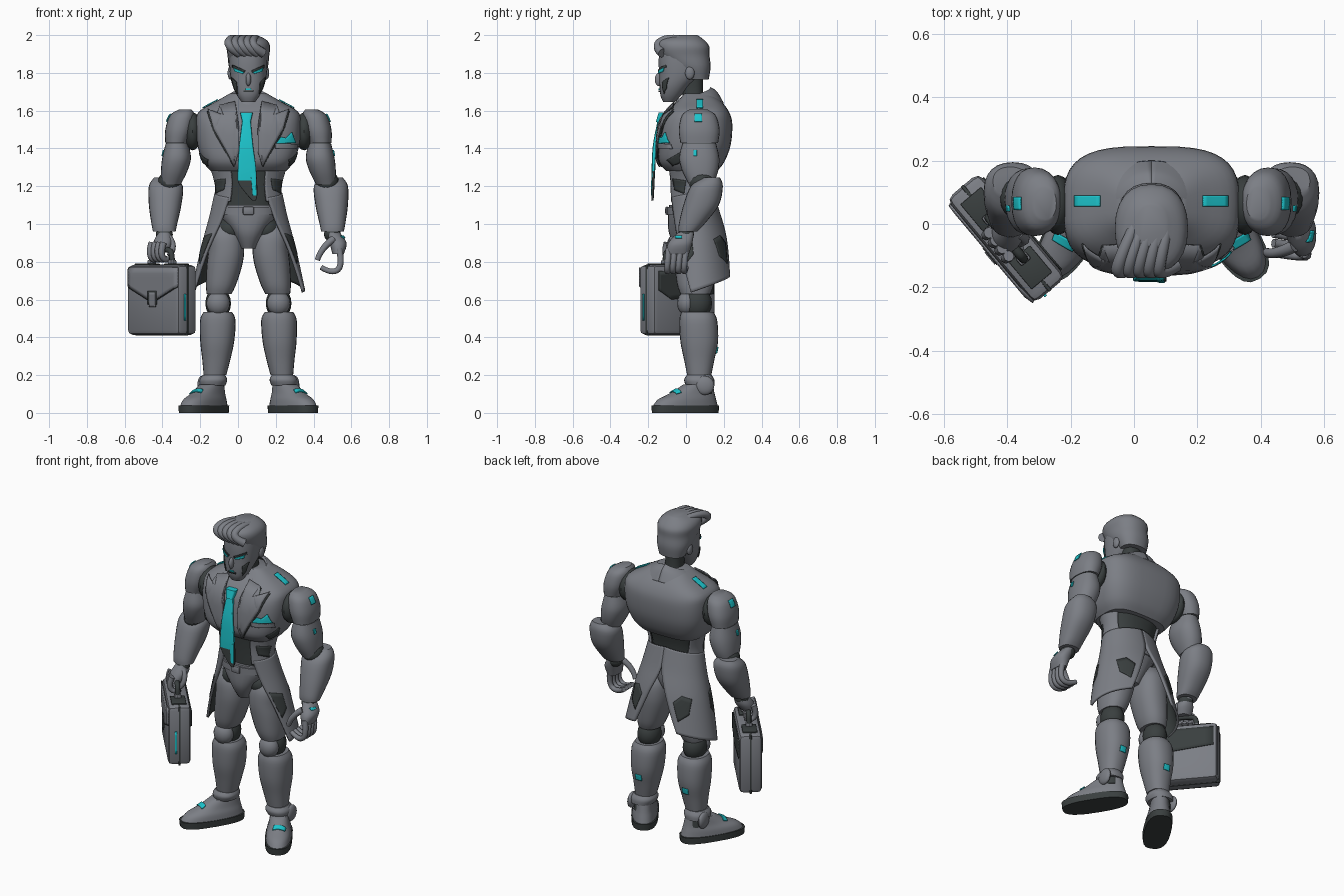
import bpy, bmesh, math
from math import sin, cos, radians, pi
from mathutils import Vector, Matrix
from mathutils.bvhtree import BVHTree

if "Cube" in bpy.data.objects:
    bpy.data.objects.remove(bpy.data.objects["Cube"])


def material(name, rgb):
    m = bpy.data.materials.new(name)
    m.use_nodes = True
    m.diffuse_color = (*rgb, 1)
    m.node_tree.nodes["Principled BSDF"].inputs["Base Color"].default_value = (*rgb, 1)
    return m


GREY = material("slate grey", (.2, .21, .235))
DARK = material("charcoal", (.042, .05, .05))
CYAN = material("bright cyan", (.012, .55, .6))
OFFSET = Vector((.055, 0, 0))      # the body stands beside the case, so its axis is off centre
SIDES = {1: "left_", -1: "right_"}
trees, meshes = {}, []


def finish(bm, name, *colours):
    mesh = bpy.data.meshes.new(name)
    trees[name] = BVHTree.FromBMesh(bm)
    bmesh.ops.translate(bm, verts=bm.verts, vec=OFFSET)
    bm.to_mesh(mesh)
    bm.free()
    for c in colours:
        mesh.materials.append(c)
    ob = bpy.data.objects.new(name, mesh)
    bpy.context.collection.objects.link(ob)
    meshes.append(ob)
    return ob


def resample(rows, steps):
    """Smooth spline through rows of numbers."""
    out = []
    for i in range(len(rows) - 1):
        p, q, r, w = (rows[max(0, min(len(rows) - 1, i + k))] for k in (-1, 0, 1, 2))
        for j in range(steps):
            t = j / steps
            out.append([b + t * ((c - a) / 2 + t * ((a - 2.5 * b + 2 * c - d / 2)
                        + t * (1.5 * (b - c) + (d - a) / 2))) for a, b, c, d in zip(p, q, r, w)])
    return out + [list(rows[-1])]


def loft(name, rings, colour, s=1, e=2.3, n=24, steps=4, turn=None):
    """Skin over flat rings of x, y, z, half width, half depth."""
    bm, loops = bmesh.new(), []
    for x, y, z, a, b in resample(rings, steps):
        loop = []
        for k in range(n):
            c, d = cos(2 * pi * k / n), sin(2 * pi * k / n)
            loop.append(bm.verts.new((x + a * math.copysign(abs(c) ** (2 / e), c),
                                      y + b * math.copysign(abs(d) ** (2 / e), d), z)))
        loops.append(loop)
    for lo, hi in zip(loops, loops[1:]):
        for k in range(n):
            bm.faces.new((lo[k], lo[k - 1], hi[k - 1], hi[k]))
    bm.faces.new(loops[0])
    bm.faces.new(loops[-1])
    if turn:
        bm.transform(Matrix.Translation(turn[0]) @ Matrix.Rotation(radians(turn[1]), 4, "Z"))
    bm.transform(Matrix.Diagonal((s, 1, 1, 1)))
    bmesh.ops.recalc_face_normals(bm, faces=bm.faces)
    return finish(bm, name, colour)


def ball(name, at, radii, colour, s=1):
    bm = bmesh.new()
    bmesh.ops.create_uvsphere(bm, u_segments=16, v_segments=10, radius=1)
    bm.transform(Matrix.Translation((at[0] * s, *at[1:])) @ Matrix.Diagonal((*radii, 1)))
    return finish(bm, name, colour)


def box(name, at, size, colour, angle=0, bevel=.01):
    bm = bmesh.new()
    bmesh.ops.create_cube(bm, size=1)
    bm.transform(Matrix.Diagonal((*size, 1)))
    bmesh.ops.bevel(bm, geom=bm.edges[:], offset=bevel, segments=2, profile=.5, affect="EDGES")
    bm.transform(Matrix.Translation(at) @ Matrix.Rotation(radians(angle), 4, "Z"))
    return finish(bm, name, colour)


def rod(name, points, radius, colour, taper=1):
    cu = bpy.data.curves.new(name, "CURVE")
    cu.dimensions, cu.bevel_depth, cu.bevel_resolution, cu.use_fill_caps = "3D", radius, 2, True
    sp = cu.splines.new("NURBS")
    sp.points.add(len(points) - 1)
    for i, p in enumerate(points):
        sp.points[i].co = (*(Vector(p) + OFFSET), 1)
        sp.points[i].radius = 1 + (taper - 1) * i / (len(points) - 1)
    sp.order_u, sp.use_endpoint_u, sp.resolution_u = 3, True, 5
    cu.materials.append(colour)
    bpy.context.collection.objects.link(bpy.data.objects.new(name, cu))


def sheet(name, rows, s, cols=24, steps=8):
    """Cloth shell with a dark lining; rows of start angle, end angle, half width, half depth, y, start z, end z."""
    bm, grid = bmesh.new(), []
    for f0, f1, a, b, y, z0, z1 in resample(rows, steps):
        angles = [(radians(f0 + (f1 - f0) * c / cols), c / cols) for c in range(cols + 1)]
        grid.append([bm.verts.new((s * a * sin(f), y - b * cos(f), z0 + (z1 - z0) * t)) for f, t in angles])
    for upper, lower in zip(grid, grid[1:]):
        for c in range(cols):
            bm.faces.new([upper[c], lower[c], lower[c + 1], upper[c + 1]][::s])
    mod = finish(bm, name, GREY, DARK).modifiers.new("thickness", "SOLIDIFY")
    mod.thickness, mod.offset, mod.material_offset = .014, -1, 1


# Briefcase frame and the directions from which thin plates are laid on parts
CASE = Vector((-.458, -.045, 0))
ALONG, OUT, UP = Vector((.643, -.766, 0)), Vector((-.766, -.643, 0)), Vector((0, 0, 1))
X, Y = Vector((1, 0, 0)), Vector((0, 1, 0))
VIEWS = {"front": (X, UP, -Y), "back": (X, UP, Y), "side": (Y, UP, X), "top": (X, Y, UP),
         "case_front": (ALONG, UP, OUT), "case_back": (ALONG, UP, -OUT), "case_end": (OUT, UP, ALONG)}


def decal(name, view, pts, target, colour, s=1, lift=.004):
    """Thin plate with a polygon outline, laid on the surface of a part."""
    across, up, away = VIEWS[view]
    base = CASE if "case" in view else Vector()
    flip = Matrix.Diagonal((s, 1, 1))
    away = flip @ away
    bm = bmesh.new()
    bm.faces.new([bm.verts.new(base + flip @ (across * a + up * b) + away * 3) for a, b in pts])
    bmesh.ops.triangulate(bm, faces=bm.faces[:])
    bmesh.ops.subdivide_edges(bm, edges=bm.edges[:], cuts=5, use_grid_fill=True)
    missed = []
    for v in bm.verts:
        hit, normal = trees[target].ray_cast(v.co, -away)[:2]
        if hit:
            v.co = hit + normal * lift
        else:
            missed.append(v)
    bmesh.ops.delete(bm, geom=missed, context="VERTS")
    mod = finish(bm, name, colour).modifiers.new("thickness", "SOLIDIFY")
    mod.thickness, mod.offset = .006, 0


def rect(a, b, c, d):
    return [(a, c), (b, c), (b, d), (a, d)]


# Torso, waist and pelvis
loft("jacket_chest", [(0, .03, 1.28, .2, .135), (0, .03, 1.33, .24, .174), (0, .045, 1.42, .27, .192),
     (0, .055, 1.53, .278, .19), (0, .065, 1.595, .262, .162), (0, .07, 1.65, .17, .115),
     (0, .06, 1.69, .1, .07)], GREY, e=3.2, n=40)
loft("waist_core", [(0, .02, 1.05, .14, .09), (0, .02, 1.2, .15, .1), (0, .03, 1.33, .19, .125)], DARK)
loft("pelvis", [(0, .02, .87, .04, .07), (0, .02, .95, .085, .11), (0, .02, 1.04, .145, .115),
     (0, .02, 1.1, .155, .11)], GREY)
loft("belt", [(0, .02, 1.05, .157, .12), (0, .02, 1.09, .157, .12)], GREY, steps=1)
box("belt_buckle", (0, -.1, 1.07), (.06, .02, .045), GREY)
loft("neck", [(0, .04, 1.6, .065, .06), (0, .035, 1.7, .052, .055), (0, .03, 1.82, .06, .06)], DARK)
loft("shirt_collar", [(0, .0, 1.56, .08, .1), (0, .01, 1.61, .08, .085), (0, .025, 1.665, .07, .07)], GREY)

# Tie: knot, blade and dark lower end with a bright edge
loft("tie_knot", [(-.01, -.125, 1.59, .034, .02), (-.01, -.14, 1.54, .022, .02)], CYAN, e=4, steps=1)
loft("tie_blade", [(-.01, -.14, 1.55, .022, .01), (-.012, -.165, 1.42, .036, .01),
     (-.008, -.172, 1.3, .048, .01), (-.01, -.174, 1.23, .048, .008)], CYAN, e=5)
loft("tie_tail", [(-.006, -.172, 1.28, .048, .007), (-.004, -.174, 1.22, .05, .007),
     (.018, -.176, 1.16, .03, .007), (.03, -.178, 1.125, .01, .006)], DARK, e=5)
loft("tie_edge", [(.026, -.179, 1.27, .014, .004), (.033, -.182, 1.15, .01, .004)], CYAN, e=4, steps=1)

# Lapels, collar, coat sides and tails
lapel = [(.07, 1.64), (.15, 1.62), (.13, 1.57), (.21, 1.6), (.18, 1.5), (.075, 1.31), (.05, 1.38), (.05, 1.5)]
for s, side in SIDES.items():
    decal(side + "lapel_seam", "front", [(a * 1.03 + .001, b - .005) for a, b in lapel], "jacket_chest", DARK, s)
    decal(side + "lapel", "front", lapel, "jacket_chest", GREY, s, .012)
    decal(side + "shoulder_light", "top", rect(.16, .24, .055, .09), "jacket_chest", CYAN, s)
    decal(side + "chest_wear", "side", [(-.1, 1.34), (-.03, 1.38), (-.02, 1.33), (-.07, 1.31)],
          "jacket_chest", DARK, s)
    sheet(side + "coat_collar", [(40, 180, .1, .085, .045, 1.66, 1.725), (36, 180, .13, .115, .05, 1.65, 1.7),
          (34, 180, .185, .145, .055, 1.62, 1.64)], s)
    sheet(side + "coat_side", [(28, 130, .21, .135, .025, 1.32, 1.32), (30, 128, .178, .118, .02, 1.22, 1.2),
          (33, 140, .18, .12, .02, 1.12, 1.1)], s)
    decal(side + "waist_wear", "side", [(-.07, 1.24), (0, 1.23), (-.01, 1.16), (-.06, 1.18)],
          side + "coat_side", DARK, s)
    sheet(side + "coat_tail", [(35, 180, .18, .12, .02, 1.14, 1.2), (45, 179, .207, .139, .035, 1.02, 1.08),
          (62, 166, .25, .17, .05, .86, .93), (80, 150, .3, .2, .06, .64, .72)], s)
    decal(side + "tail_wear", "back", [(.11, .9), (.15, .94), (.2, .92), (.2, .83), (.15, .79)],
          side + "coat_tail", DARK, s)
    decal(side + "tail_front_wear", "side", [(-.04, .95), (.03, .93), (.04, .84), (0, .79), (-.02, .86)],
          side + "coat_tail", DARK, s)
decal("chest_pocket", "front", rect(.14, .25, 1.4, 1.425), "jacket_chest", GREY, lift=.01)
decal("pocket_square", "front", [(.145, 1.425), (.17, 1.46), (.195, 1.455), (.225, 1.485), (.245, 1.43)],
      "jacket_chest", CYAN, lift=.008)

# Head, face and swept hair
loft("head", [(0, -.09, 1.645, .035, .03), (0, -.08, 1.68, .06, .055), (0, -.06, 1.73, .083, .08),
     (0, -.03, 1.79, .097, .112), (0, -.02, 1.86, .102, .125), (0, -.02, 1.93, .1, .12)], GREY)
loft("hair", [(0, .06, 1.765, .08, .06), (0, .03, 1.83, .103, .1), (0, -.005, 1.89, .11, .13),
     (0, -.015, 1.94, .115, .138), (0, -.02, 1.975, .095, .115), (0, 0, 2, .045, .06)], GREY)
for i in range(5):
    x = .032 * i
    rod("hair_strand", [(x - .05, -.125, 1.905), (x - .11, -.165, 1.94), (x - .1, -.11, 1.985),
        (x * .8 - .05, .0, 1.98), (x * .6 - .02, .08, 1.95)], .026, GREY, .6)
ball("nose", (0, -.145, 1.765), (.014, .02, .035), GREY)
decal("mouth", "front", rect(-.025, .025, 1.7, 1.707), "head", DARK)
decal("lip_light", "front", rect(-.014, .014, 1.709, 1.717), "head", CYAN)
for s, side in SIDES.items():
    decal(side + "brow", "front", [(.015, 1.812), (.08, 1.842), (.08, 1.83), (.02, 1.803)], "head", DARK, s)
    decal(side + "eye", "front", [(.02, 1.802), (.075, 1.828), (.068, 1.807), (.03, 1.796)], "head", CYAN, s, .006)
    decal(side + "cheek_hollow", "front", [(.06, 1.75), (.085, 1.775), (.072, 1.72), (.055, 1.69)], "head", DARK, s)
    ball(side + "ear", (.096, .02, 1.8), (.014, .025, .035), GREY, s)

# Arms and legs
for s, side in SIDES.items():
    ball(side + "shoulder_joint", (.295, .06, 1.49), (.05, .095, .1), DARK, s)
    loft(side + "shoulder_pad", [(.335, .065, 1.605, .035, .05), (.35, .068, 1.575, .065, .09),
         (.367, .07, 1.5, .073, .108), (.38, .07, 1.43, .06, .1)], GREY, s)
    loft(side + "arm_gap", [(.378, .07, 1.46, .055, .085), (.378, .07, 1.4, .06, .09)], DARK, s)
    loft(side + "upper_arm", [(.378, .07, 1.425, .06, .09), (.38, .07, 1.35, .076, .106),
         (.393, .075, 1.28, .07, .095), (.41, .08, 1.21, .052, .065)], GREY, s)
    ball(side + "elbow", (.42, .085, 1.22), (.06, .07, .06), DARK, s)
    loft(side + "forearm", [(.445, .135, 1.245, .055, .045), (.437, .11, 1.2, .09, .085),
         (.441, .08, 1.1, .086, .094), (.445, .03, 1, .068, .068), (.445, .01, .96, .06, .05)], GREY, s)
    ball(side + "wrist", (.445, 0, .945), (.045, .042, .04), DARK, s)
    decal(side + "pad_light", "side", rect(.045, .085, 1.54, 1.58), side + "shoulder_pad", CYAN, s)
    decal(side + "arm_light", "side", rect(.04, .058, 1.36, 1.39), side + "upper_arm", CYAN, s)
    ball(side + "hip_joint", (.095, .03, .97), (.075, .085, .07), DARK, s)
    loft(side + "thigh", [(.128, .05, 1, .06, .07), (.12, .05, .94, .09, .105), (.117, .05, .86, .095, .114),
         (.127, .05, .78, .094, .11), (.145, .05, .68, .08, .097), (.155, .05, .63, .066, .08)], GREY, s)
    ball(side + "knee_joint", (.16, .06, .58), (.068, .078, .085), DARK, s)
    ball(side + "kneecap", (.16, .005, .58), (.062, .052, .065), GREY, s)
    loft(side + "shin", [(.162, .06, .535, .075, .085), (.162, .065, .49, .094, .1), (.165, .07, .38, .09, .1),
         (.17, .07, .28, .074, .08), (.177, .07, .2, .06, .064)], GREY, s)
    decal(side + "calf_light", "back", rect(.145, .185, .315, .35), side + "shin", CYAN, s)
    loft(side + "ankle", [(.185, .075, .22, .05, .055), (.19, .08, .1, .05, .06)], DARK, s)
    loft(side + "ankle_band", [(.183, .07, .2, .06, .066), (.186, .07, .175, .074, .08),
         (.19, .075, .145, .068, .076)], GREY, s)
    ball(side + "ankle_disc", (.25, .1, .145), (.02, .05, .05), GREY, s)
    foot = ((.236, -.004, 0), 32)
    loft(side + "sole", [(0, 0, 0, .077, .195), (0, 0, .04, .079, .199)], DARK, s, e=2.7, steps=1, turn=foot)
    loft(side + "shoe", [(0, 0, .036, .076, .194), (0, .012, .072, .071, .172), (0, .045, .105, .06, .13),
         (0, .08, .15, .052, .085)], GREY, s, turn=foot)
    decal(side + "shoe_light", "top", [(.24, -.06), (.3, -.025), (.31, -.05), (.25, -.085)], side + "shoe", CYAN, s)

# Open left hand
loft("left_palm", [(.45, 0, .955, .033, .042), (.475, -.03, .9, .045, .064), (.475, -.045, .84, .03, .06)], GREY)
decal("wrist_light", "side", rect(-.055, -.02, .922, .934), "left_palm", CYAN)
rod("left_thumb", [(.45, -.07, .92), (.39, -.1, .88), (.365, -.09, .81)], .02, GREY, .75)
for i in range(4):
    y = -.09 + .03 * i
    rod("left_finger", [(.48, y, .87), (.5, y - .01, .78), (.445, y - .01, .735), (.385, y, .77)], .018, GREY, .8)

# Right hand gripping the handle
loft("right_palm", [(-.445, 0, .955, .033, .042), (-.45, -.02, .91, .05, .052), (-.462, -.045, .865, .044, .048)], GREY)
for i in range(4):
    p = CASE + ALONG * (.032 * i - .048)
    rod("right_finger", [p + OUT * a + UP * z for a, z in ((.03, .9), (.05, .85), (.02, .8), (-.02, .82))],
        .018, GREY, .8)
rod("right_thumb", [(-.42, -.03, .93), (-.38, -.05, .88), (-.42, -.06, .83)], .018, GREY, .8)

# Briefcase with flap, clasp, panels and handle
box("case_body", CASE + UP * .598, (.43, .132, .37), GREY, -50, .025)
box("case_seam", CASE + UP * .598, (.434, .012, .374), DARK, -50, .004)
flap = [(-.2, .765), (.2, .765), (.2, .67), (.03, .6), (-.03, .6), (-.2, .67)]
decal("flap_edge", "case_front", [(a, b - .006) for a, b in flap], "case_body", DARK)
decal("case_flap", "case_front", flap, "case_body", GREY, lift=.01)
decal("clasp_plate", "case_front", rect(-.035, .035, .575, .645), "case_body", DARK, lift=.014)
decal("clasp", "case_front", rect(-.025, .025, .56, .637), "case_body", GREY, lift=.02)
decal("case_light", "case_end", rect(.02, .03, .49, .63), "case_body", CYAN)
decal("rear_panel", "case_back", [(-.19, .75), (.19, .75), (.19, .65), (.1, .6), (-.19, .63)], "case_body", DARK)
for k in (-.12, .12):
    box("case_top_panel", CASE + ALONG * k + UP * .784, (.11, .085, .012), DARK, -50, .003)
    box("handle_mount", CASE + ALONG * k * .7 + UP * .79, (.03, .04, .04), GREY, -50, .006)
rod("case_handle", [CASE + ALONG * a + UP * z for a, z in
    ((-.085, .78), (-.085, .85), (-.05, .865), (.05, .865), (.085, .85), (.085, .78))], .015, DARK)

# Smooth shading that keeps hard edges
bpy.ops.object.select_all(action="DESELECT")
for ob in meshes:
    ob.select_set(True)
bpy.context.view_layer.objects.active = meshes[0]
bpy.ops.object.shade_smooth_by_angle(angle=radians(40))
